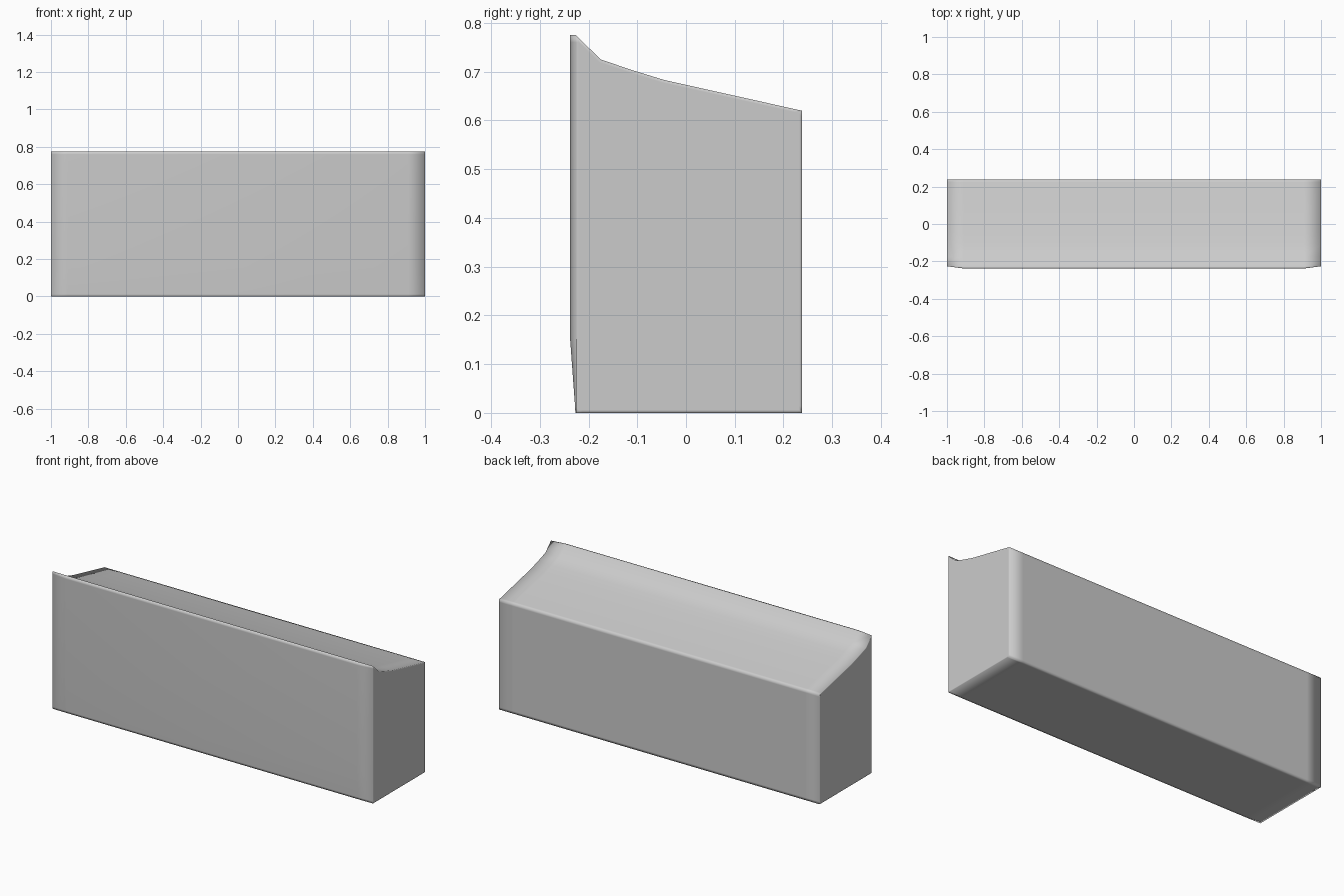
import bpy, bmesh

if "Cube" in bpy.data.objects:
    bpy.data.objects.remove(bpy.data.objects["Cube"])

# Side profile (y, z): bulged front, thin raised lip, sloping top, with support points by the corners
PROFILE = [(-0.227, 0.0), (-0.2275, 0.012), (-0.238, 0.155), (-0.238, 0.76), (-0.238, 0.775),
           (-0.227, 0.775), (-0.175, 0.725), (-0.11, 0.703), (-0.045, 0.683),
           (0.224, 0.623), (0.238, 0.62), (0.238, 0.605), (0.238, 0.014),
           (0.238, 0.0), (0.224, 0.0), (-0.213, 0.0)]
END_FRONT = -0.226   # front face recedes to here at both ends

bm = bmesh.new()


def station(x, front):
    """One cross-section ring, with the front limited to the given y."""
    return [bm.verts.new((x, max(y, front), z)) for y, z in PROFILE]


# Body skin between cross-sections
rings = [station(x, f) for x, f in ((-1, END_FRONT), (-0.91, -1), (0.91, -1), (1, END_FRONT))]
n = len(PROFILE)
for a, b in zip(rings, rings[1:]):
    for i in range(n):
        j = (i + 1) % n
        bm.faces.new((a[i], a[j], b[j], b[i]))

# End caps, with a narrow inset to hold the rounded shading
caps = [bm.faces.new(rings[0]), bm.faces.new(rings[-1])]
bmesh.ops.remove_doubles(bm, verts=bm.verts[:], dist=0.0011)
bmesh.ops.recalc_face_normals(bm, faces=bm.faces[:])
caps = [f for f in bm.faces if len(f.verts) > 4]
bmesh.ops.inset_individual(bm, faces=caps, thickness=0.006, use_even_offset=True)

for f in bm.faces:
    f.smooth = True
mesh = bpy.data.meshes.new("sloped_block")
bm.to_mesh(mesh)
bm.free()
bpy.context.collection.objects.link(bpy.data.objects.new("sloped_block", mesh))
